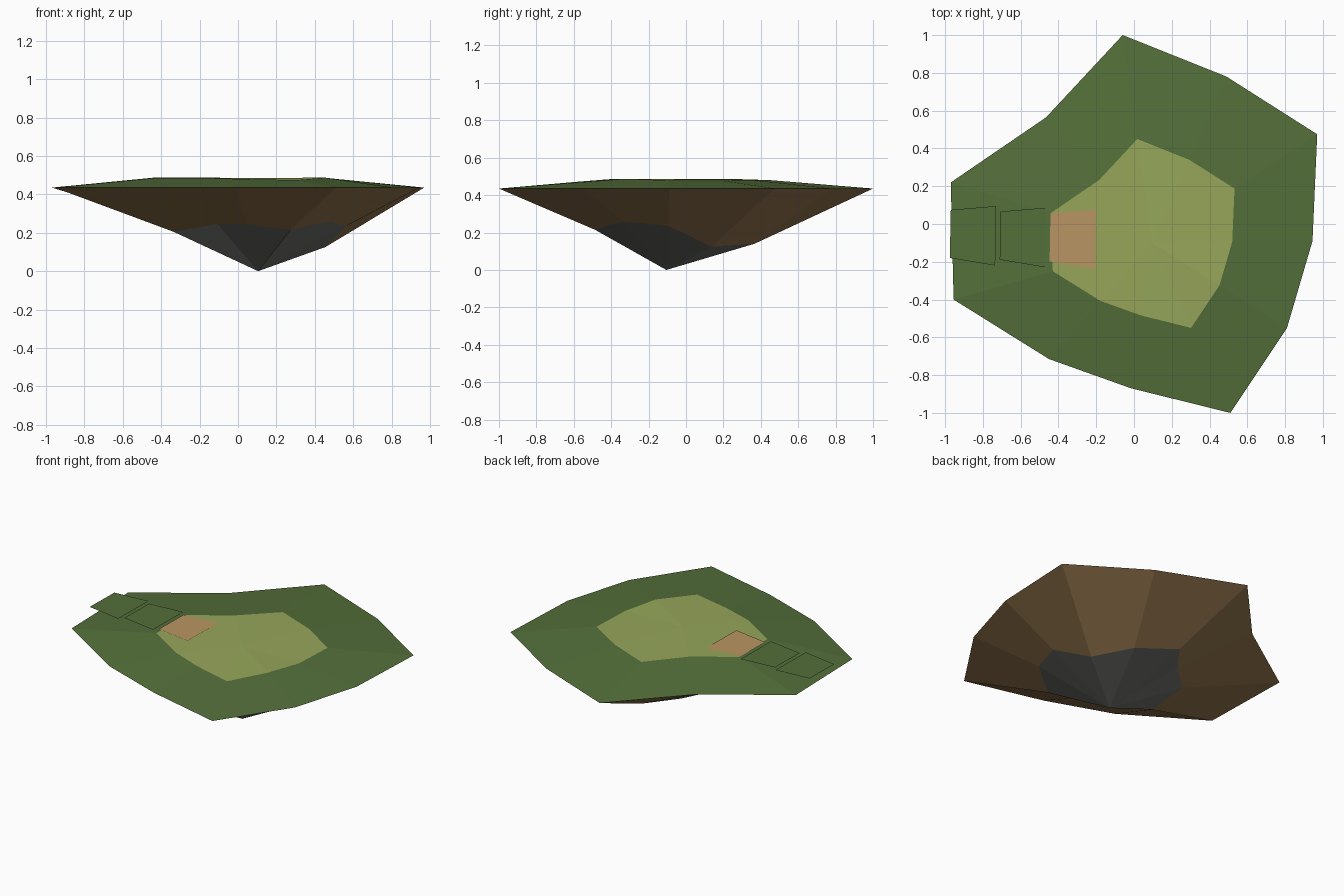
import bpy, bmesh

if "Cube" in bpy.data.objects:
    bpy.data.objects.remove(bpy.data.objects["Cube"])


def srgb(r, g, b):
    f = lambda c: c / 12.92 if c <= 0.04045 else ((c + 0.055) / 1.055) ** 2.4
    return [f(v / 255) for v in (r, g, b)] + [1.0]


def material(name, rgb):
    m = bpy.data.materials.new(name)
    m.diffuse_color = srgb(*rgb)
    m.use_nodes = True
    m.node_tree.nodes["Principled BSDF"].inputs["Base Color"].default_value = m.diffuse_color
    return m


grass = material("dark_grass", (84, 111, 58))
meadow = material("light_grass", (150, 166, 90))
soil = material("brown_soil", (147, 117, 76))
stone = material("grey_stone", (108, 108, 103))
clay = material("clay_path", (184, 149, 98))


def finish(name, bm, mats):
    me = bpy.data.meshes.new(name)
    bm.to_mesh(me)
    bm.free()
    for m in mats:
        me.materials.append(m)
    ob = bpy.data.objects.new(name, me)
    bpy.context.collection.objects.link(ob)
    return ob


# Island outline seen from above (clockwise from the back), and its centre
CX, CY = 0.095, -0.1
RIM = [(-0.06, 1.0), (0.49, 0.78), (0.97, 0.475), (0.945, -0.09),
       (0.81, -0.55), (0.51, -1.0), (-0.015, -0.87), (-0.45, -0.715),
       (-0.955, -0.4), (-0.97, 0.22), (-0.465, 0.565)]
N = len(RIM)
# Heights of the meadow edge for each outline point
MEADOW_Z = [0.48, 0.482, 0.478, 0.479, 0.487, 0.474, 0.479, 0.485, 0.486, 0.487, 0.487]
# Rocky ring below: (scale toward the centre, height) for each outline point
ROCK = [(0.50, 0.20), (0.53, 0.14), (0.41, 0.125), (0.55, 0.235),
        (0.53, 0.26), (0.43, 0.215), (0.45, 0.245), (0.37, 0.245),
        (0.41, 0.205), (0.42, 0.25), (0.47, 0.245)]


def ring(bm, levels):
    return [bm.verts.new((CX + (x - CX) * s, CY + (y - CY) * s, z))
            for (x, y), (s, z) in zip(RIM, levels)]


# Floating island: meadow cap, grass slope, soil band, stone tip
bm = bmesh.new()
top = bm.verts.new((CX, CY, 0.485))
tip = bm.verts.new((CX + 0.01, CY - 0.005, 0.0))
inner = ring(bm, [(0.5, z) for z in MEADOW_Z])
rim = ring(bm, [(1.0, 0.435)] * N)
rock = ring(bm, ROCK)
for i in range(N):
    j = (i + 1) % N
    for k, vs in enumerate([(top, inner[j], inner[i]),
                            (inner[i], inner[j], rim[j], rim[i]),
                            (rim[i], rim[j], rock[j], rock[i]),
                            (rock[i], rock[j], tip)]):
        bm.faces.new(vs).material_index = k
bmesh.ops.recalc_face_normals(bm, faces=bm.faces)
finish("floating_island", bm, [meadow, grass, soil, stone])

# Three thin path slabs running in from the left edge
SLAB = [(-0.975, -0.18), (-0.735, -0.22), (-0.73, 0.095), (-0.97, 0.075)]
for n, mat in enumerate([grass, grass, clay]):
    bm = bmesh.new()
    bm.faces.new([bm.verts.new((x + 0.264 * n, y - 0.009 * n, 0.49)) for x, y in SLAB])
    finish(f"path_slab_{n + 1}", bm, [mat])
